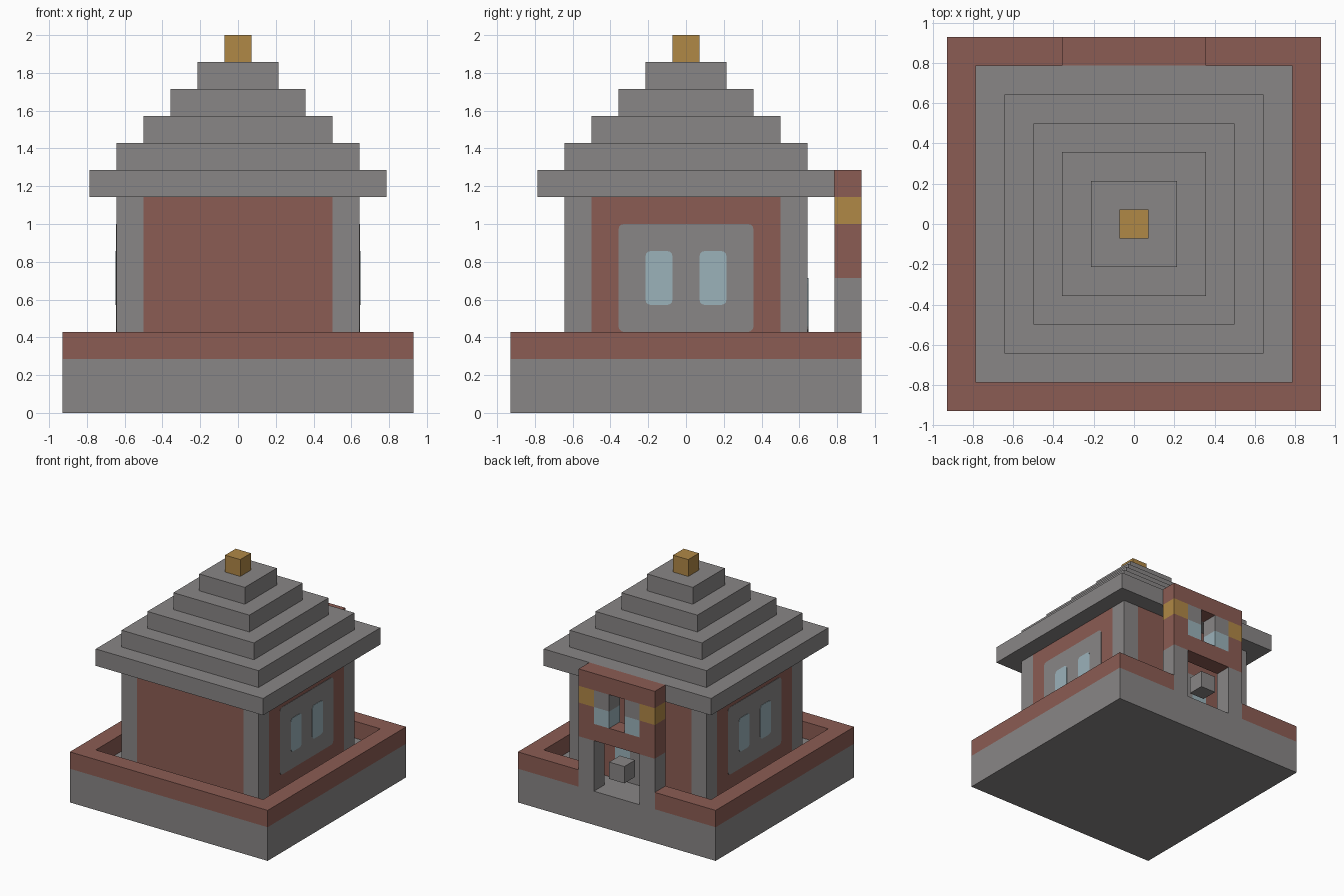
import bpy
import bmesh

cube = bpy.data.objects.get("Cube")
if cube:
    bpy.data.objects.remove(cube)

U = 1 / 7  # one block


def material(name, r, g, b):
    m = bpy.data.materials.new(name)
    m.use_nodes = True
    m.diffuse_color = (r, g, b, 1)
    m.node_tree.nodes["Principled BSDF"].inputs["Base Color"].default_value = (r, g, b, 1)
    return m


STONE = material("stone grey", 0.25, 0.24, 0.24)
BRICK = material("brick red", 0.26, 0.107, 0.087)
GOLD = material("gold", 0.434, 0.246, 0.061)
GLASS = material("pale blue glass", 0.328, 0.445, 0.49)


def box(name, mat, x, y, z, round_axis=None):
    """Box from (min, max) pairs in blocks; round_axis rounds the edges along that axis."""
    bm = bmesh.new()
    bmesh.ops.create_cube(bm, size=1)
    for v in bm.verts:
        for i, (lo, hi) in enumerate((x, y, z)):
            v.co[i] = U * (lo if v.co[i] < 0 else hi)
    if round_axis is not None:
        edges = [e for e in bm.edges
                 if abs((e.verts[0].co - e.verts[1].co).normalized()[round_axis]) > 0.9]
        bmesh.ops.bevel(bm, geom=edges, offset=0.2 * U, segments=3,
                        profile=0.5, affect='EDGES')
    bmesh.ops.recalc_face_normals(bm, faces=bm.faces)
    mesh = bpy.data.meshes.new(name)
    bm.to_mesh(mesh)
    bm.free()
    mesh.materials.append(mat)
    ob = bpy.data.objects.new(name, mesh)
    bpy.context.collection.objects.link(ob)
    return ob


def span(a, b, s):
    """Range from a to b, mirrored when s is -1."""
    return (a, b) if s > 0 else (-b, -a)


# Base slab and low rim, left open at the back for the gate
box("base", STONE, (-6.5, 6.5), (-6.5, 6.5), (0, 2))
box("rim_front", BRICK, (-6.5, 6.5), (-6.5, -5.5), (2, 3))
for s, side in ((1, "left"), (-1, "right")):
    box("rim_" + side, BRICK, span(5.5, 6.5, s), (-5.5, 5.5), (2, 3))
    box("rim_back_" + side, BRICK, span(2.5, 6.5, s), (5.5, 6.5), (2, 3))

# House walls and corner posts
for s, side, end in ((1, "left", "back"), (-1, "right", "front")):
    box("wall_" + side, BRICK, span(3.5, 4.5, s), (-3.5, 3.5), (2, 8))
    box("wall_" + end, BRICK, (-3.5, 3.5), span(3.5, 4.5, s), (2, 8))
    for t, depth in ((1, "back"), (-1, "front")):
        box(f"post_{depth}_{side}", STONE, span(3.5, 4.5, s), span(3.5, 4.5, t), (2, 8))

    # Side wall panel with two windows
    box("panel_" + side, STONE, span(4.48, 4.52, s), (-2.5, 2.5), (3, 7), 0)
    for t, depth in ((1, "back"), (-1, "front")):
        box(f"window_{side}_{depth}", GLASS, span(4.5, 4.54, s), span(0.5, 1.5, t), (4, 6), 0)

    # Rear door windows
    box("door_window_" + side, GLASS, span(0.5, 1.5, s), (4.5, 4.54), (3, 5), 1)
box("rear_door", STONE, (-1.5, 1.5), (4.48, 4.52), (2, 5), 1)

# Stepped roof and finial
for i, half in enumerate((5.5, 4.5, 3.5, 2.5, 1.5)):
    box(f"roof_step_{i + 1}", STONE, (-half, half), (-half, half), (8 + i, 9 + i))
box("finial", GOLD, (-0.5, 0.5), (-0.5, 0.5), (13, 14))

# Back gate: posts, lintel, decorated upper storey and hanging block
GATE = (5.5, 6.5)
box("gate_lintel", BRICK, (-2.5, 2.5), GATE, (5, 6))
box("gate_top", BRICK, (-2.5, 2.5), GATE, (8, 9))
box("gate_hanging_block", STONE, (-0.5, 0.5), GATE, (3, 4))
for s, side in ((1, "left"), (-1, "right")):
    outer, inner = span(1.5, 2.5, s), span(0.5, 1.5, s)
    box("gate_post_" + side, STONE, outer, GATE, (2, 5))
    box("gate_pier_" + side, BRICK, outer, GATE, (6, 7))
    box("gate_gold_block_" + side, GOLD, outer, GATE, (7, 8))
    box("gate_glass_" + side, GLASS, inner, GATE, (6, 7))
    box("gate_stone_" + side, STONE, inner, GATE, (7, 8))
